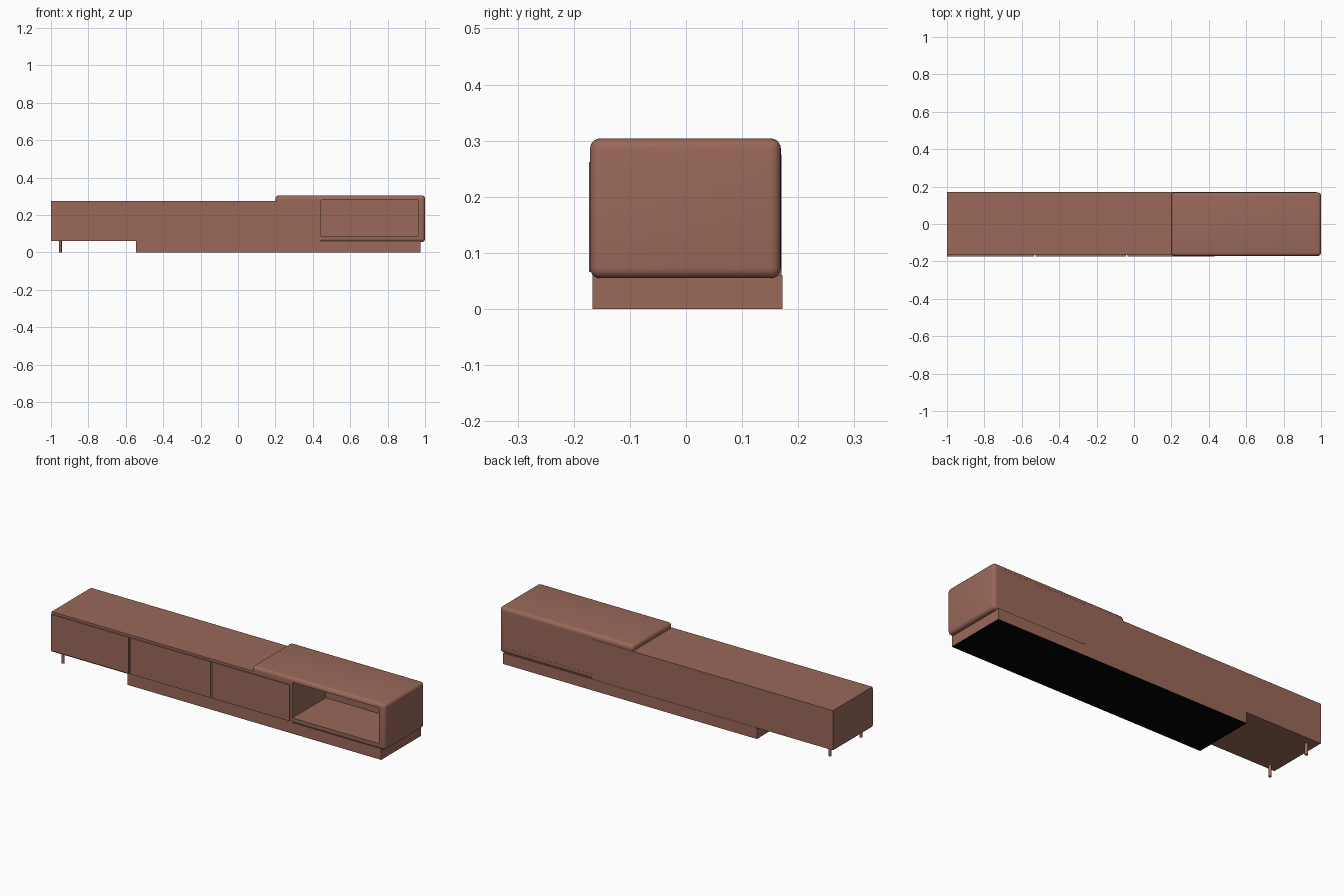
import bpy, bmesh

if "Cube" in bpy.data.objects:
    bpy.data.objects.remove(bpy.data.objects["Cube"])


def material(name, rgb):
    m = bpy.data.materials.new(name)
    m.diffuse_color = (*rgb, 1)
    m.use_nodes = True
    m.node_tree.nodes["Principled BSDF"].inputs["Base Color"].default_value = m.diffuse_color
    return m


wood = material("warm_brown", (0.322, 0.140, 0.102))
black = material("black_underside", (0.001, 0.001, 0.001))


def finish(name, bm, mat=wood):
    bmesh.ops.recalc_face_normals(bm, faces=bm.faces[:])
    me = bpy.data.meshes.new(name)
    bm.to_mesh(me)
    bm.free()
    me.materials.append(mat)
    ob = bpy.data.objects.new(name, me)
    bpy.context.collection.objects.link(ob)
    return ob


def box(name, x0, x1, y0, y1, z0, z1):
    bm = bmesh.new()
    bmesh.ops.create_cube(bm, size=1)
    for v in bm.verts:
        v.co.x = x0 if v.co.x < 0 else x1
        v.co.y = y0 if v.co.y < 0 else y1
        v.co.z = z0 if v.co.z < 0 else z1
    return finish(name, bm)


def smooth(ob):
    ob.select_set(True)
    bpy.context.view_layer.objects.active = ob
    bpy.ops.object.shade_smooth_by_angle()
    ob.select_set(False)


# Plinth with a black underside
plinth = box("plinth", -0.545, 0.975, -0.167, 0.172, 0, 0.06)
plinth.data.materials.append(black)
for p in plinth.data.polygons:
    if p.normal.z < -0.5:
        p.material_index = 1

# Cabinet body
box("cabinet_body", -1.0, 0.445, -0.167, 0.1705, 0.06, 0.275)

# Three drawer fronts with narrow gaps
cuts = [-1.0, -0.53, -0.04, 0.434]
for i in range(3):
    box(f"drawer_front_{i + 1}", cuts[i] + 0.004 * (i > 0), cuts[i + 1] - 0.004,
        -0.173, -0.160, 0.066, 0.262)

# Two slim legs under the left end
for side, y in (("front", -0.14), ("back", 0.125)):
    bm = bmesh.new()
    bmesh.ops.create_cone(bm, segments=20, radius1=0.008, radius2=0.008,
                          depth=0.062, cap_ends=True)
    bmesh.ops.translate(bm, verts=bm.verts[:], vec=(-0.95, y, 0.031))
    smooth(finish(side + "_leg", bm))

# Rounded shell that wraps the right end and overlaps the cabinet top
outer = [(0.2, 0.275), (0.2, 0.304), (1.0, 0.304), (1.0, 0.055), (0.442, 0.055)]
inner = [(0.442, 0.087), (0.966, 0.087), (0.966, 0.280), (0.446, 0.280), (0.446, 0.275)]
bm = bmesh.new()
pts = outer + inner
front = [bm.verts.new((x, -0.171, z)) for x, z in pts]
back = [bm.verts.new((x, 0.169, z)) for x, z in pts]
bm.faces.new(front)
bm.faces.new(back[::-1])
n = len(pts)
for i in range(n):
    j = (i + 1) % n
    bm.faces.new((front[i], back[i], back[j], front[j]))
bmesh.ops.recalc_face_normals(bm, faces=bm.faces[:])
soft = []
for row in (front, back):
    soft += [bm.edges.get((row[i], row[i + 1])) for i in range(4)]
soft += [bm.edges.get((front[i], back[i])) for i in (1, 2, 3)]
bmesh.ops.bevel(bm, geom=soft, offset=0.018, segments=5, profile=0.5,
                affect='EDGES', clamp_overlap=True)
smooth(finish("rounded_shell", bm))

# Back panel closing the open compartment
box("shell_back_panel", 0.442, 0.97, 0.115, 0.1685, 0.08, 0.284)
